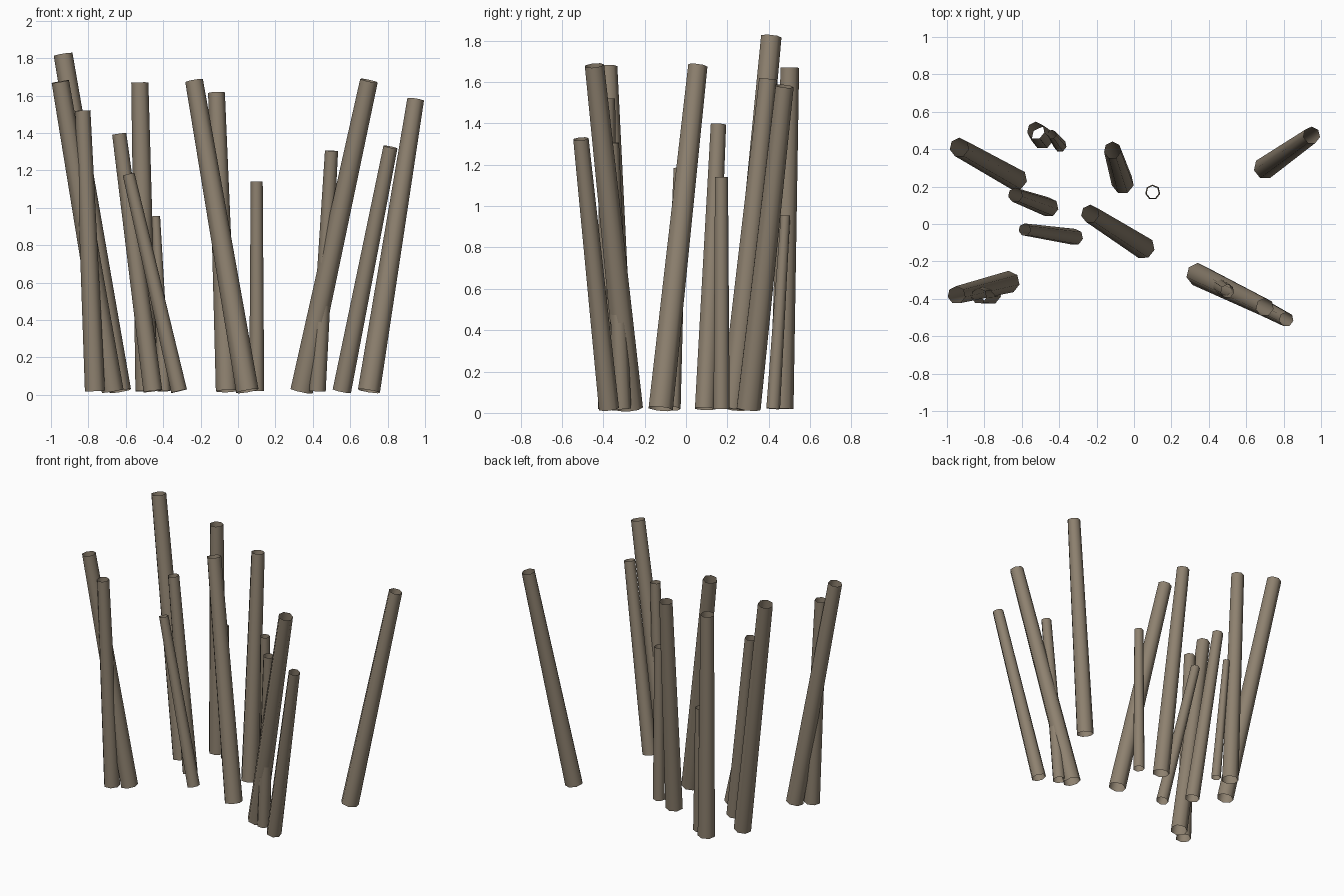
import bpy, bmesh
from mathutils import Vector, Matrix

cube = bpy.data.objects.get("Cube")
if cube:
    bpy.data.objects.remove(cube, do_unlink=True)

# Weathered wood
wood = bpy.data.materials.new("weathered_wood")
wood.use_nodes = True
colour = (0.27, 0.22, 0.16, 1)
wood.diffuse_color = colour
shader = next(n for n in wood.node_tree.nodes if n.type == 'BSDF_PRINCIPLED')
shader.inputs["Base Color"].default_value = colour
shader.inputs["Roughness"].default_value = 0.9

FOOT_Z = 0.02


def pole(name, foot, top, foot_r, top_r):
    """Open, tapered seven-sided tube leaning from foot (x, y) to top (x, y, z)."""
    a, b = Vector((*foot, FOOT_Z)), Vector(top)
    axis = b - a
    lean = Vector((0, 0, 1)).rotation_difference(axis).to_matrix().to_4x4()
    bm = bmesh.new()
    bmesh.ops.create_cone(bm, cap_ends=False, segments=7, radius1=foot_r,
                          radius2=top_r, depth=axis.length,
                          matrix=Matrix.Translation((a + b) / 2) @ lean)
    bmesh.ops.recalc_face_normals(bm, faces=bm.faces)
    # An open tube needs its walls facing away from the axis
    face = next(iter(bm.faces))
    if face.normal.dot(face.calc_center_median() - (a + b) / 2) < 0:
        bmesh.ops.reverse_faces(bm, faces=bm.faces)
    for f in bm.faces:
        f.smooth = True
    mesh = bpy.data.meshes.new(name)
    bm.to_mesh(mesh)
    bm.free()
    mesh.materials.append(wood)
    bpy.context.collection.objects.link(bpy.data.objects.new(name, mesh))


# Right-hand cluster
pole("tallest_pole", (-0.63, 0.24), (-0.935, 0.41, 1.82), 0.06, 0.052)
pole("right_front_leaning_pole", (-0.67, -0.31), (-0.95, -0.38, 1.675), 0.06, 0.048)
pole("right_front_upright_pole", (-0.765, -0.375), (-0.83, -0.385, 1.52), 0.055, 0.042)
pole("right_back_pole", (-0.49, 0.46), (-0.525, 0.50, 1.67), 0.06, 0.047)
pole("right_back_short_pole", (-0.395, 0.42), (-0.44, 0.48, 0.955), 0.035, 0.024)
pole("right_middle_pole", (-0.455, 0.09), (-0.635, 0.155, 1.395), 0.052, 0.039)
pole("right_middle_thin_pole", (-0.315, -0.07), (-0.585, -0.03, 1.18), 0.044, 0.033)

# Centre
pole("centre_back_pole", (-0.06, 0.22), (-0.115, 0.395, 1.615), 0.06, 0.046)
pole("centre_leaning_pole", (0.05, -0.125), (-0.235, 0.055, 1.68), 0.062, 0.049)
pole("centre_short_pole", (0.10, 0.17), (0.10, 0.17, 1.14), 0.041, 0.033)

# Left-hand cluster
pole("left_front_thin_pole", (0.425, -0.31), (0.50, -0.36, 1.305), 0.045, 0.036)
pole("left_front_tall_pole", (0.34, -0.27), (0.70, -0.445, 1.68), 0.062, 0.049)
pole("left_front_outer_pole", (0.555, -0.375), (0.815, -0.51, 1.325), 0.051, 0.039)
pole("left_back_pole", (0.70, 0.30), (0.95, 0.475, 1.58), 0.061, 0.046)
